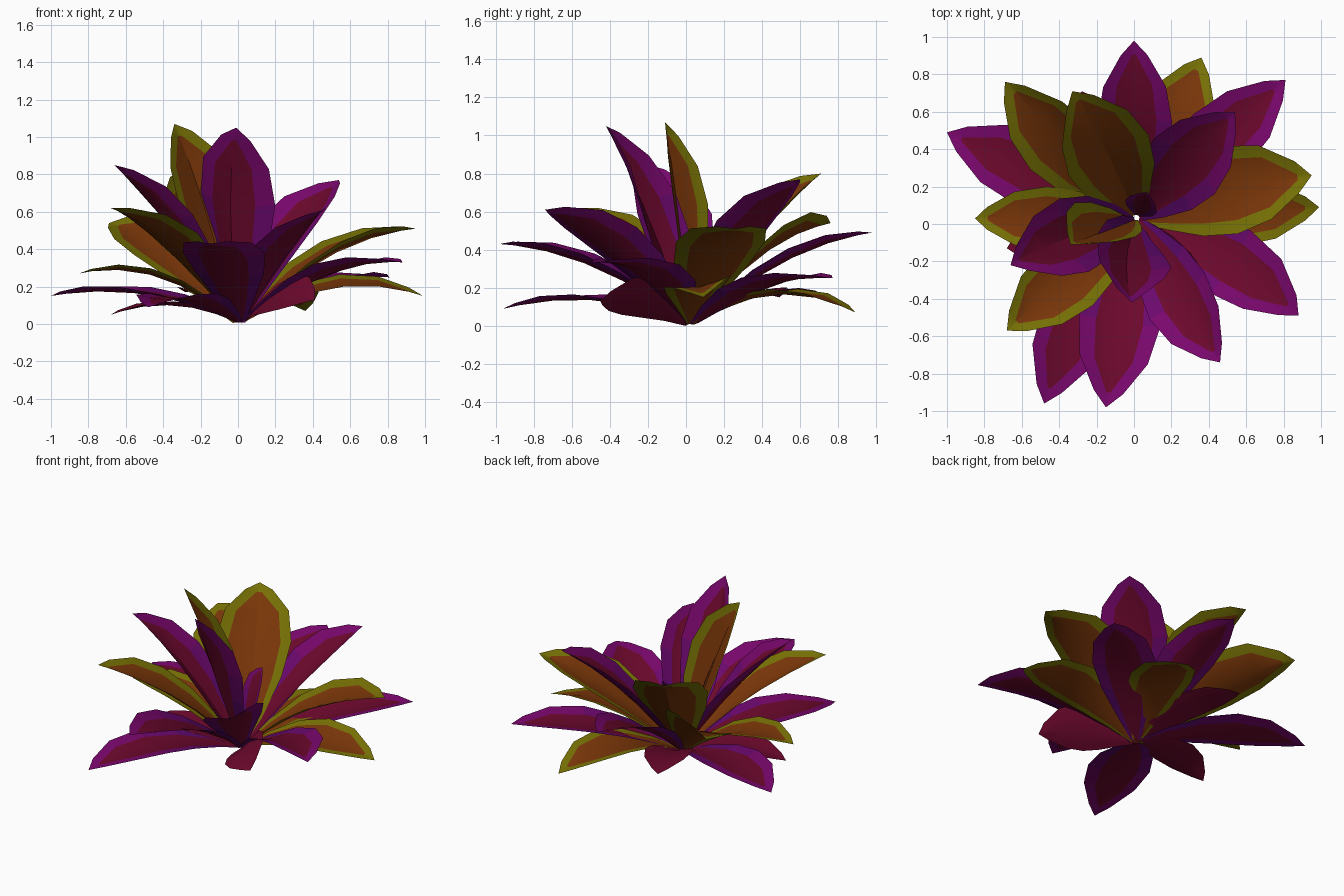
import bpy, bmesh, math
from mathutils import Vector, Matrix

cube = bpy.data.objects.get("Cube")
if cube:
    bpy.data.objects.remove(cube, do_unlink=True)


def srgb(r, g, b):
    return tuple((c / 255 / 12.92) if c < 11 else ((c / 255 + 0.055) / 1.055) ** 2.4
                 for c in (r, g, b)) + (1.0,)


def material(name, color):
    mat = bpy.data.materials.new(name)
    mat.use_nodes = True
    mat.diffuse_color = color
    bsdf = next(n for n in mat.node_tree.nodes if n.type == 'BSDF_PRINCIPLED')
    bsdf.inputs["Base Color"].default_value = color
    bsdf.inputs["Roughness"].default_value = 0.8
    return mat


crimson = material("crimson", srgb(108, 8, 44))
violet = material("violet", srgb(94, 9, 110))
purple = material("purple", srgb(108, 8, 110))
magenta = material("magenta", srgb(121, 7, 108))
olive = material("olive", srgb(119, 113, 5))
rust = material("rust", srgb(123, 55, 9))

# Position along the leaf, relative half width, share of the width that is core
RINGS = [(0, .14, .6), (.15, .48, .58), (.35, .85, .57), (.55, 1, .58),
         (.75, .84, .56), (.92, .36, .14)]
UP = Vector((0, 0, 1))
CENTER = Vector((0.01, 0.03, 0.01))


def make_leaf(name, mats, core_scale, arch, tip, half, bow=0.0, twist=0.0):
    """Arched, cupped leaf: mats are the core, then the margin from base to tip."""
    tip = Vector(tip)
    out = Vector((tip.x, tip.y, 0)).normalized()
    base = CENTER + out * 0.02
    control = (base + tip) / 2 + out.cross(UP) * bow * 2
    control.z = arch + 0.39 * tip.z
    cup = 0.12 + 0.3 * tip.z

    bm = bmesh.new()
    rows = []
    for t, width, core in RINGS:
        spine = base * (1 - t) ** 2 + control * 2 * t * (1 - t) + tip * t * t
        along = ((control - base) * (1 - t) + (tip - control) * t).normalized()
        side = along.cross(UP).normalized()
        side = Matrix.Rotation(math.radians(twist), 3, along) @ side
        normal = side.cross(along)
        core *= core_scale
        rows.append([bm.verts.new(spine + (side * u + normal * cup * abs(u) ** 1.5)
                                  * half * width)
                     for u in (-1, -core, 0, core, 1)])
    end = bm.verts.new(tip)
    for i, (low, high) in enumerate(zip(rows, rows[1:])):
        for j in range(4):
            face = bm.faces.new((low[j], low[j + 1], high[j + 1], high[j]))
            margin = max(1, min(i, 3))
            face.material_index = 0 if j in (1, 2) else margin
    for j in range(4):
        bm.faces.new((rows[-1][j], rows[-1][j + 1], end)).material_index = 3
    bmesh.ops.recalc_face_normals(bm, faces=bm.faces)
    if sum(f.normal.z for f in bm.faces) < 0:
        bmesh.ops.reverse_faces(bm, faces=bm.faces)

    mesh = bpy.data.meshes.new(name)
    bm.to_mesh(mesh)
    bm.free()
    for mat in mats:
        mesh.materials.append(mat)
    obj = bpy.data.objects.new(name, mesh)
    bpy.context.collection.objects.link(obj)
    return obj


# Tip, half width, then optional sideways bow and twist
PURPLE = [
    ((0, .98, .49), .2),
    ((.54, .6, .77), .22),
    ((.88, -.49, .33), .2, -.06),
    ((.46, -.74, .61), .2, 0, 18),
    ((-.15, -.98, .43), .22),
    ((-.66, -.22, .85), .21, .03),
    ((-.01, -.42, 1.05), .22, .04, -25),
    ((.07, .17, .52), .09),
]
LOW_PURPLE = [
    ((.81, .77, .25), .2),
    ((-.48, -.96, .09), .2, .04),
    ((-1, .49, .15), .2),
]
OLIVE = [
    ((.36, .89, .07), .2),
    ((.99, .09, .15), .18, 0, 10),
    ((.95, .26, .51), .24, -.03),
    ((-.34, -.11, 1.07), .19, 0, 40),
    ((-.33, .71, .8), .24, .02),
    ((-.69, .76, .54), .22, 0, -24),
    ((-.85, .03, .27), .17),
    ((-.68, -.57, .62), .2),
]
# Short plain leaves under the rosette
PLAIN = [
    ((.41, -.45, .13), .16, 0, 40),
    ((-.28, .71, .17), .15),
    ((-.68, -.13, .05), .15),
]

PURPLE_SET = (crimson, violet, purple, magenta)
OLIVE_SET = (rust, olive, olive, olive)
leaves = []
for label, mats, core_scale, arch, table in (
        ("purple_leaf", PURPLE_SET, 1.0, 0.23, PURPLE),
        ("low_purple_leaf", PURPLE_SET, 1.0, 0.18, LOW_PURPLE),
        ("olive_leaf", OLIVE_SET, 1.2, 0.26, OLIVE),
        ("plain_leaf", [crimson] * 4, 1.0, 0.15, PLAIN)):
    for number, entry in enumerate(table, 1):
        leaves.append(make_leaf(f"{label}_{number}", mats, core_scale, arch, *entry))

# Soft shading over the leaf blades
bpy.ops.object.select_all(action='DESELECT')
for leaf in leaves:
    leaf.select_set(True)
bpy.context.view_layer.objects.active = leaves[0]
bpy.ops.object.shade_smooth_by_angle(angle=math.radians(30))
